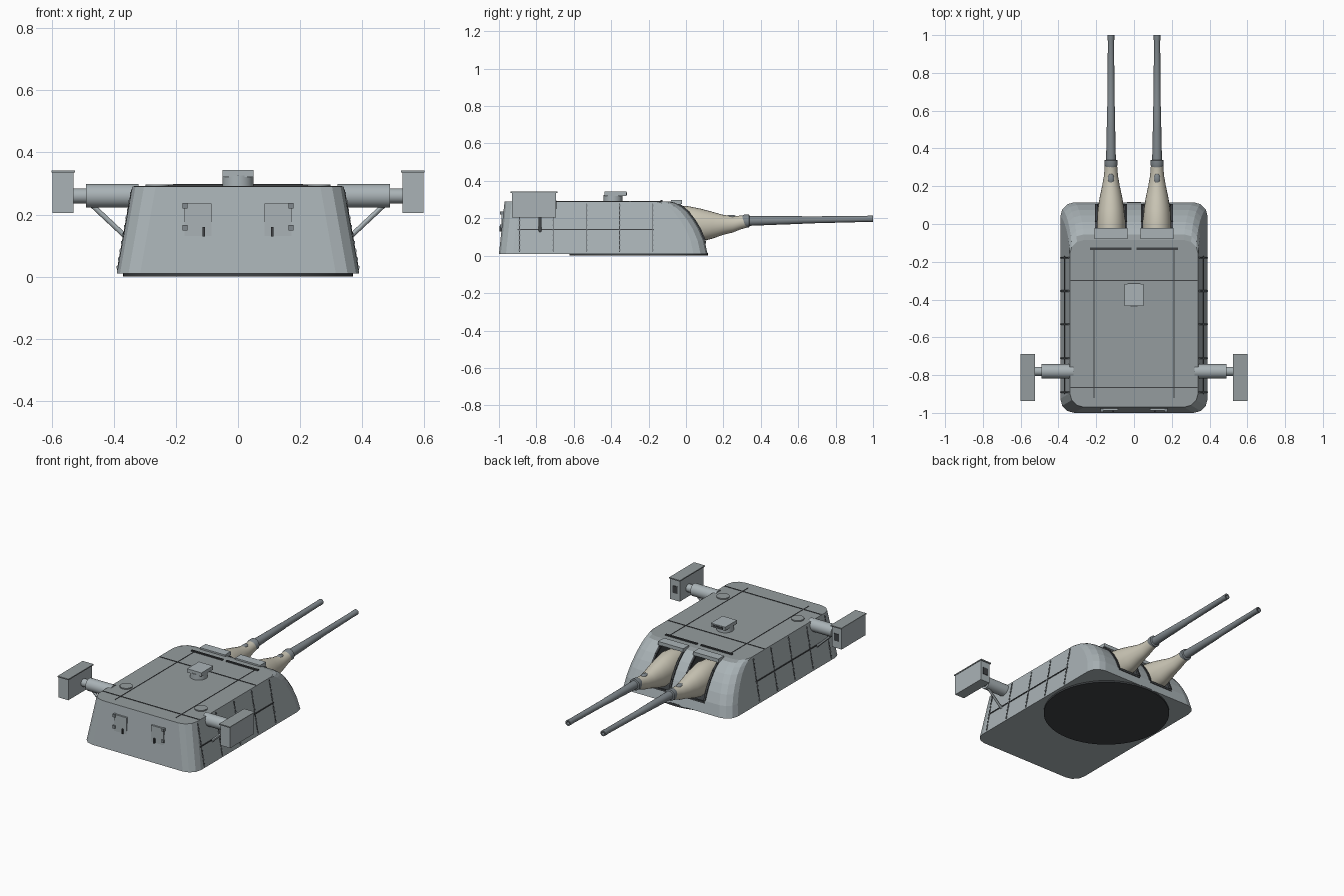
import bpy, bmesh
from math import cos, sin, pi, radians
from mathutils import Vector, Matrix

if "Cube" in bpy.data.objects:
    bpy.data.objects.remove(bpy.data.objects["Cube"])


def material(name, rgb):
    m = bpy.data.materials.new(name)
    m.diffuse_color = (*rgb, 1)
    m.use_nodes = True
    m.node_tree.nodes["Principled BSDF"].inputs["Base Color"].default_value = m.diffuse_color
    return m


GREY = material("armour_grey", (0.40, 0.45, 0.47))
ROOF = material("roof_grey", (0.30, 0.335, 0.345))
STEEL = material("gun_steel", (0.22, 0.25, 0.27))
CANVAS = material("canvas", (0.60, 0.57, 0.47))
DARK = material("dark", (0.05, 0.055, 0.06))


def finish(name, bm, mat, smooth=None):
    bmesh.ops.recalc_face_normals(bm, faces=bm.faces)
    me = bpy.data.meshes.new(name)
    bm.to_mesh(me)
    bm.free()
    ob = bpy.data.objects.new(name, me)
    bpy.context.collection.objects.link(ob)
    me.materials.append(mat)
    if smooth:
        bpy.ops.object.select_all(action='DESELECT')
        ob.select_set(True)
        bpy.context.view_layer.objects.active = ob
        bpy.ops.object.shade_smooth_by_angle(angle=radians(smooth))
    return ob


def loft(name, rings, mat, smooth=None):
    bm = bmesh.new()
    vs = [[bm.verts.new(p) for p in r] for r in rings]
    n = len(vs[0])
    for a, b in zip(vs, vs[1:]):
        for i in range(n):
            j = (i + 1) % n
            bm.faces.new((a[i], a[j], b[j], b[i]))
    bm.faces.new(vs[0])
    bm.faces.new(vs[-1])
    return finish(name, bm, mat, smooth)


def add_box(bm, lo, hi):
    lo, hi = Vector(lo), Vector(hi)
    size = [abs(c) for c in hi - lo]
    bmesh.ops.create_cube(bm, size=1, matrix=Matrix.Translation((lo + hi) / 2) @ Matrix.Diagonal((*size, 1)))


def box(name, lo, hi, mat=GREY):
    bm = bmesh.new()
    add_box(bm, lo, hi)
    return finish(name, bm, mat)


def along(p, q):
    d = Vector(q) - Vector(p)
    return Matrix.Translation((Vector(p) + Vector(q)) / 2) @ d.to_track_quat('Z', 'Y').to_matrix().to_4x4(), d.length


def add_bar(bm, p, q, w):
    m, length = along(p, q)
    bmesh.ops.create_cube(bm, size=1, matrix=m @ Matrix.Diagonal((w, w, length, 1)))


def rod(name, p, q, r, mat=GREY, seg=24):
    bm = bmesh.new()
    m, length = along(p, q)
    bmesh.ops.create_cone(bm, cap_ends=True, segments=seg, radius1=r, radius2=r, depth=length, matrix=m)
    return finish(name, bm, mat, 30)


def wall_x(z):
    return 0.39 - 0.05 * (z - 0.01) / 0.28


# Gunhouse: stacked rounded rectangles, curved face toward +y
FACE = [(0.01, 0.115), (0.08, 0.10), (0.14, 0.075), (0.19, 0.045),
        (0.235, 0.01), (0.265, -0.025), (0.282, -0.055), (0.29, -0.085)]


def plan(z, yf, r=0.075, seg=3):
    hw, yr = wall_x(z), -1 + 0.03 * (z - 0.01) / 0.28
    corners = [(hw - r, yf - r), (r - hw, yf - r), (r - hw, yr + r), (hw - r, yr + r)]
    return [(cx + r * cos(pi / 2 * (k + i / seg)), cy + r * sin(pi / 2 * (k + i / seg)), z)
            for k, (cx, cy) in enumerate(corners) for i in range(seg + 1)]


body = loft("gunhouse", [plan(z, y) for z, y in FACE], GREY)
for m in (DARK, ROOF):
    body.data.materials.append(m)
for f in body.data.polygons:
    if f.normal.z > 0.95:
        f.material_index = 2

# Gun ports cut through the face, dark inside
bm = bmesh.new()
for s in (-1, 1):
    add_box(bm, (s * 0.042, -0.12, 0.07), (s * 0.2, 0.3, 0.28))
cutter = finish("port_cutter", bm, GREY)
cutter.data.materials.append(DARK)
for f in cutter.data.polygons:
    f.material_index = 1
cutter.hide_render = True
cutter.hide_viewport = False
mod = body.modifiers.new("ports", 'BOOLEAN')
mod.object = cutter
mod.solver = 'EXACT'
bpy.context.view_layer.objects.active = body
bpy.ops.object.modifier_apply(modifier="ports")
bpy.data.objects.remove(cutter)

# Turning ring under the floor
rod("base_ring", (0, -0.253, 0), (0, -0.253, 0.015), 0.37, DARK, 64)


def ellipse(x, y, z, a, b, n=24):
    return [(x + a * cos(2 * pi * i / n), y, z + b * sin(2 * pi * i / n)) for i in range(n)]


BAG = [(-0.09, .17, .07, .088), (0.0, .175, .076, .092), (.08, .163, .07, .088),
       (.14, .163, .06, .072), (.2, .165, .047, .053), (.25, .168, .038, .044),
       (.29, .177, .034, .037), (.325, .184, .032, .034)]
BARREL = [(.30, .03), (.315, .035), (.337, .035), (.34, .026), (.5, .0225), (.62, .0205),
          (.625, .019), (.97, .0165), (.975, .0175), (1.0, .0175), (1.0, .010), (.95, .010)]

for s in (-1, 1):
    side = "left" if s < 0 else "right"
    gx = s * 0.122
    # Gun, canvas bag and sight bump
    loft(f"gun_bag_{side}", [ellipse(gx, *r) for r in BAG], CANVAS, 40)
    loft(f"barrel_{side}", [ellipse(gx, y, .185 + .018 * (y - .3), r, r) for y, r in BARREL], STEEL, 30)
    bm = bmesh.new()
    bmesh.ops.create_uvsphere(bm, u_segments=16, v_segments=8, radius=1,
                              matrix=Matrix.Translation((gx, .24, .207)) @ Matrix.Diagonal((.017, .03, .012, 1)))
    finish(f"bag_clamp_{side}", bm, STEEL, 60)
    # Hood over the port and frame along its edges
    box(f"port_hood_{side}", (s * .035, -.08, .276), (s * .21, -.022, .298))
    bm = bmesh.new()
    for x in (.042, .2):
        for (z0, y0), (z1, y1) in zip(FACE[1:6], FACE[2:7]):
            add_bar(bm, (s * x, y0, z0), (s * x, y1, z1), .012)
    add_bar(bm, (s * .042, .101, .072), (s * .2, .101, .072), .012)
    finish(f"port_frame_{side}", bm, DARK)

    # Rangefinder arm, head and strut
    y = -.78
    rod(f"range_arm_{side}", (s * .32, y, .26), (s * .49, y, .26), .038)
    rod(f"range_neck_{side}", (s * .48, y, .26), (s * .54, y, .26), .024)
    box(f"range_head_{side}", (s * .53, -.93, .205), (s * .597, -.695, .337))
    box(f"range_lid_{side}", (s * .524, -.937, .335), (s * .60, -.688, .342), ROOF)
    box(f"range_window_{side}", (s * .545, -.70, .25), (s * .58, -.692, .295), DARK)
    rod(f"range_strut_{side}", (s * .365, y, .132), (s * .475, y, .235), .008, GREY, 12)

    # Roof hatch and rear door
    rod(f"roof_hatch_{side}", (s * .26, -.74, .285), (s * .26, -.74, .297), .037, ROOF, 32)
    box(f"rear_door_{side}", (s * .085, -.987, .09), (s * .173, -.96, .235))
    for i, z in enumerate((.157, .228)):
        box(f"door_hinge_{side}_{i}", (s * .162, -.994, z - .009), (s * .178, -.97, z + .009), STEEL)
    box(f"door_handle_{side}", (s * .106, -.996, .13), (s * .115, -.98, .16), DARK)

    # Side seams and rivets
    seams, rivets = bmesh.new(), bmesh.new()
    for y in (-.89, -.71, -.53, -.355, -.178):
        add_bar(seams, (s * wall_x(.02), y, .02), (s * wall_x(.28), y, .28), .004)
        for i in range(10):
            z = .03 + i * .0265
            bmesh.ops.create_cube(rivets, size=.009, matrix=Matrix.Translation((s * wall_x(z), y, z)))
    add_bar(seams, (s * wall_x(.14), -.9, .14), (s * wall_x(.14), -.17, .14), .007)
    finish(f"side_seams_{side}", seams, DARK)
    finish(f"side_rivets_{side}", rivets, STEEL)

# Roof plate seams and rails
bm = bmesh.new()
for y in (-.30, -.865):
    add_bar(bm, (-.335, y, .29), (.335, y, .29), .005)
for s in (-1, 1):
    add_bar(bm, (s * .212, -.92, .29), (s * .212, -.13, .29), .004)
    add_box(bm, (s * .012, -.137, .288), (s * .232, -.125, .297))
finish("roof_seams", bm, DARK)

# Roof periscope
rod("periscope_base", (0, -.39, .285), (0, -.39, .325), .05)
box("periscope_cap", (-.05, -.435, .32), (.05, -.318, .343))
box("periscope_slit", (-.035, -.32, .325), (.035, -.315, .337), DARK)
